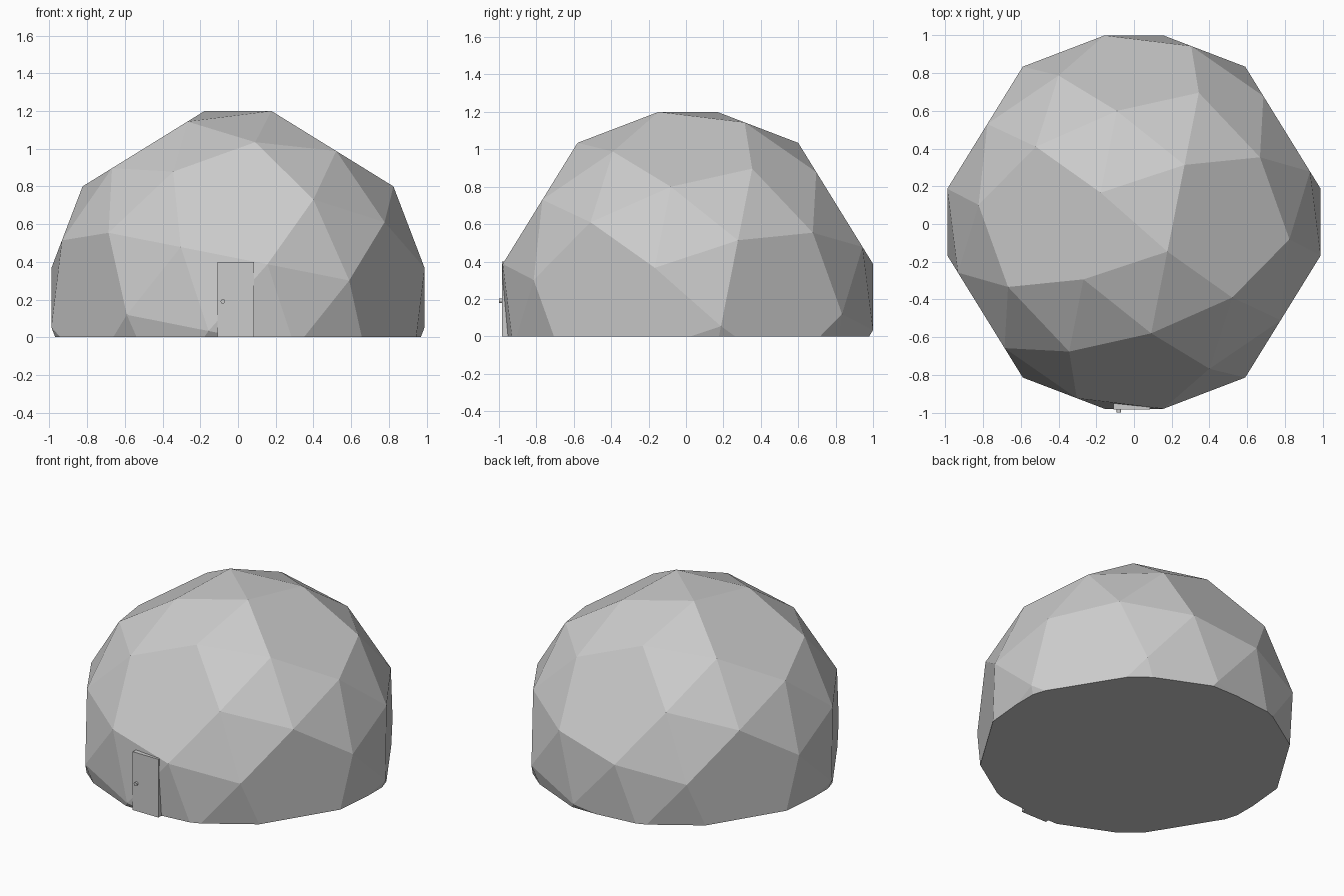
import bpy, bmesh, math
from mathutils import Vector, Matrix

if "Cube" in bpy.data.objects:
    bpy.data.objects.remove(bpy.data.objects["Cube"])

PHI = (1 + 5 ** 0.5) / 2
R, CENTRE = 1.0178, Vector((0, 0.01, 0.21))


def make_object(name, bm):
    mesh = bpy.data.meshes.new(name)
    bmesh.ops.recalc_face_normals(bm, faces=bm.faces[:])
    bm.to_mesh(mesh)
    bm.free()
    obj = bpy.data.objects.new(name, mesh)
    bpy.context.collection.objects.link(obj)
    return obj


# Snub dodecahedron corners: one seed point turned through the icosahedral rotations
turns = [Matrix.Rotation(math.tau / 5, 3, Vector((1, 0, PHI))),
         Matrix.Rotation(math.tau / 3, 3, Vector((1, 1, 1)))]
points = [Vector((-0.17388, 0.1535, 0.97273))]
for p in points:
    for turn in turns:
        q = turn @ p
        if all((q - other).length > 0.01 for other in points):
            points.append(q)

# Dome: hull of the corners, pentagons merged, cut off and closed at the ground
bm = bmesh.new()
for p in points:
    bm.verts.new(p * R + CENTRE)
bmesh.ops.convex_hull(bm, input=bm.verts[:])
bmesh.ops.dissolve_limit(bm, angle_limit=math.radians(2),
                         verts=bm.verts[:], edges=bm.edges[:])
cut = bmesh.ops.bisect_plane(bm, geom=bm.verts[:] + bm.edges[:] + bm.faces[:],
                             plane_co=(0, 0, 0), plane_no=(0, 0, 1), clear_inner=True)
rim = [e for e in cut["geom_cut"] if isinstance(e, bmesh.types.BMEdge)]
bmesh.ops.holes_fill(bm, edges=rim)
make_object("dome", bm)

# Door slab set into the front facets
bm = bmesh.new()
bmesh.ops.create_cube(bm, size=1, matrix=Matrix.Translation((-0.0125, -0.96, 0.2))
                      @ Matrix.Diagonal((0.195, 0.05, 0.4, 1)))
make_object("door", bm)

# Door knob
bm = bmesh.new()
bmesh.ops.create_cone(bm, cap_ends=True, segments=16, radius1=0.012, radius2=0.012,
                      depth=0.02, matrix=Matrix.Translation((-0.08, -0.99, 0.19))
                      @ Matrix.Rotation(math.pi / 2, 4, 'X'))
make_object("door_knob", bm)
